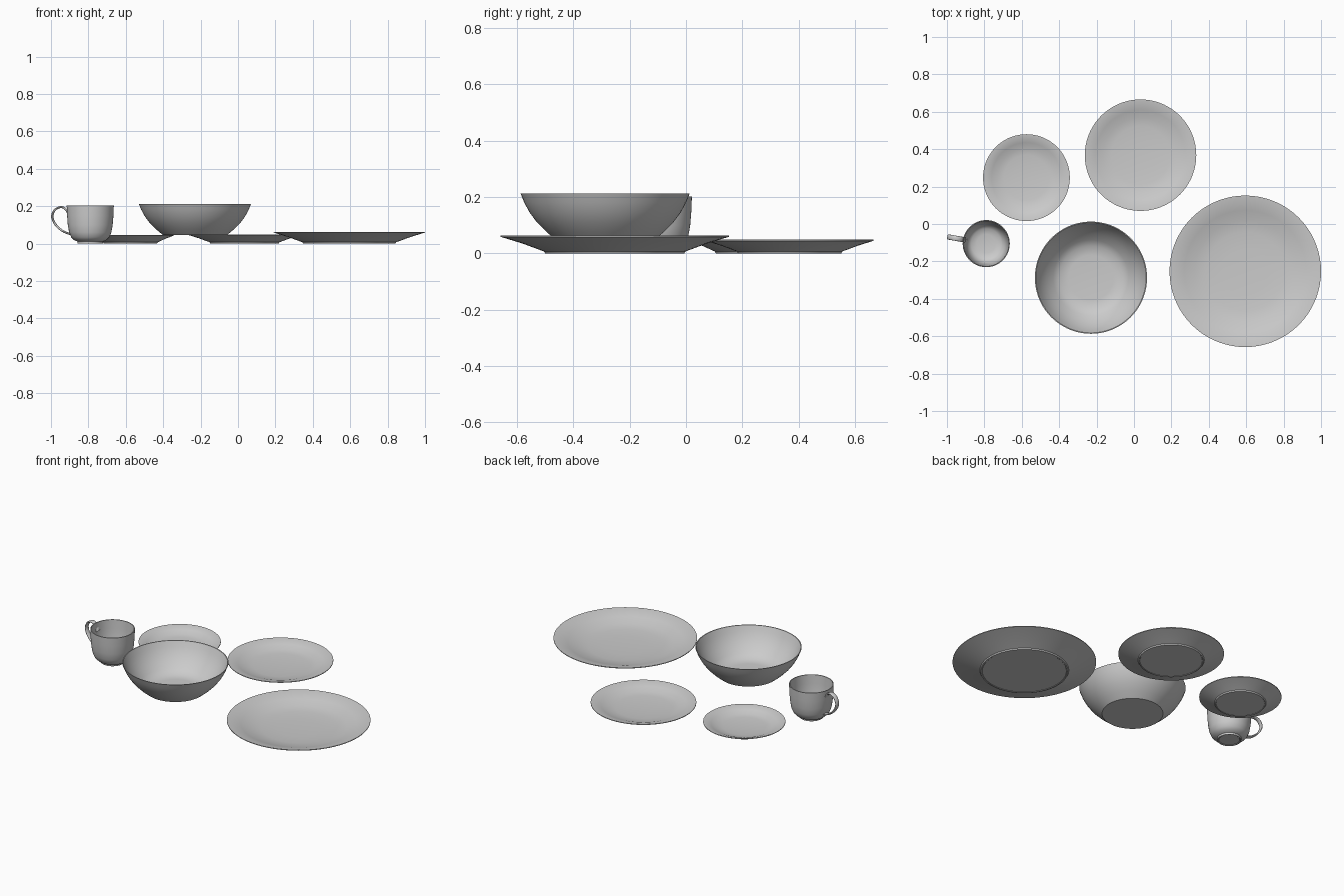
import bpy, bmesh, math
from mathutils import Vector

if "Cube" in bpy.data.objects:
    bpy.data.objects.remove(bpy.data.objects["Cube"])


def finish(name, bm, loc, angle=35):
    bmesh.ops.recalc_face_normals(bm, faces=bm.faces)
    me = bpy.data.meshes.new(name)
    bm.to_mesh(me)
    bm.free()
    ob = bpy.data.objects.new(name, me)
    bpy.context.collection.objects.link(ob)
    ob.location = loc
    bpy.ops.object.select_all(action='DESELECT')
    ob.select_set(True)
    bpy.context.view_layer.objects.active = ob
    bpy.ops.object.shade_smooth_by_angle(angle=math.radians(angle))
    return ob


def lathe(name, profile, loc, steps=72):
    """Spin an (r, z) profile around z; both ends lie on the axis."""
    bm = bmesh.new()
    verts = [bm.verts.new((r, 0, z)) for r, z in profile]
    edges = [bm.edges.new(p) for p in zip(verts, verts[1:])]
    bmesh.ops.spin(bm, geom=verts + edges, cent=(0, 0, 0), axis=(0, 0, 1),
                   angle=math.tau, steps=steps)
    bmesh.ops.remove_doubles(bm, verts=bm.verts, dist=1e-5)
    return finish(name, bm, loc)


def plate(name, x, y, radius, foot, height):
    """Shallow plate: low foot, sloping rim, gently dished top."""
    w = radius - foot
    lathe(name, [
        (0, 0.002), (foot * 0.96, 0.002), (foot * 0.97, 0), (foot, 0),
        (foot + 0.004, 0.007), (foot + w * 0.5, height * 0.55),
        (radius, height - 0.004), (radius, height),
        (radius - 0.006, height), (foot + w * 0.5, height * 0.55 + 0.008),
        (foot + w * 0.15, height * 0.25 + 0.008),
        (foot * 0.85, 0.016), (foot * 0.5, 0.012), (0, 0.011)], (x, y, 0))


# Three plates
plate("dinner_plate", 0.595, -0.253, 0.405, 0.247, 0.063)
plate("salad_plate", 0.035, 0.368, 0.298, 0.183, 0.049)
plate("saucer", -0.575, 0.248, 0.232, 0.142, 0.047)

# Deep bowl, resting a little above the table level
lathe("bowl", [
    (0, 0.046), (0.172, 0.046), (0.207, 0.075), (0.242, 0.11),
    (0.268, 0.145), (0.287, 0.18), (0.300, 0.212), (0.295, 0.212),
    (0.281, 0.18), (0.262, 0.147), (0.236, 0.113), (0.202, 0.08),
    (0.17, 0.056), (0.12, 0.052), (0, 0.051)], (-0.23, -0.287, 0))

# Cup body with foot
CUP = Vector((-0.79, -0.105, 0))
lathe("cup_body", [
    (0, 0.003), (0.058, 0.003), (0.062, 0), (0.067, 0), (0.068, 0.011),
    (0.086, 0.018), (0.102, 0.034), (0.113, 0.06), (0.120, 0.10),
    (0.124, 0.15), (0.126, 0.203), (0.121, 0.203), (0.118, 0.15),
    (0.114, 0.10), (0.107, 0.062), (0.096, 0.038), (0.08, 0.024),
    (0.05, 0.018), (0, 0.017)], CUP, 56)

# Cup handle: a flat strap swept along a smooth loop in the (r, z) plane
ctrl = [Vector(p) for p in [
    (0.116, 0.150), (0.122, 0.166), (0.136, 0.186), (0.160, 0.195),
    (0.190, 0.182), (0.206, 0.150), (0.198, 0.117), (0.176, 0.088),
    (0.148, 0.066), (0.120, 0.054), (0.104, 0.051)]]
path = []
for i in range(len(ctrl) - 1):
    p0, p1 = ctrl[max(i - 1, 0)], ctrl[i]
    p2, p3 = ctrl[i + 1], ctrl[min(i + 2, len(ctrl) - 1)]
    for k in range(4):
        t = k / 4
        path.append(0.5 * (2 * p1 + (p2 - p0) * t + (2 * p0 - 5 * p1 + 4 * p2 - p3) * t * t
                           + (3 * p1 - p0 - 3 * p2 + p3) * t ** 3))
path.append(ctrl[-1])

bm = bmesh.new()
rings = []
for i, p in enumerate(path):
    tan = (path[min(i + 1, len(path) - 1)] - path[max(i - 1, 0)]).normalized()
    nor = Vector((-tan.y, tan.x))
    ring = []
    for k in range(12):
        a = math.tau * k / 12
        s, c = math.sin(a), math.cos(a)
        q = p + nor * 0.0055 * s
        side = 0.014 * math.copysign(abs(c) ** 0.6, c)
        ring.append(bm.verts.new((q.x, side, q.y)))
    rings.append(ring)
for a, b in zip(rings, rings[1:]):
    for k in range(12):
        j = (k + 1) % 12
        bm.faces.new((a[k], a[j], b[j], b[k]))
bm.faces.new(rings[0])
bm.faces.new(rings[-1])
handle = finish("cup_handle", bm, CUP, 50)
handle.rotation_euler.z = math.radians(170)
